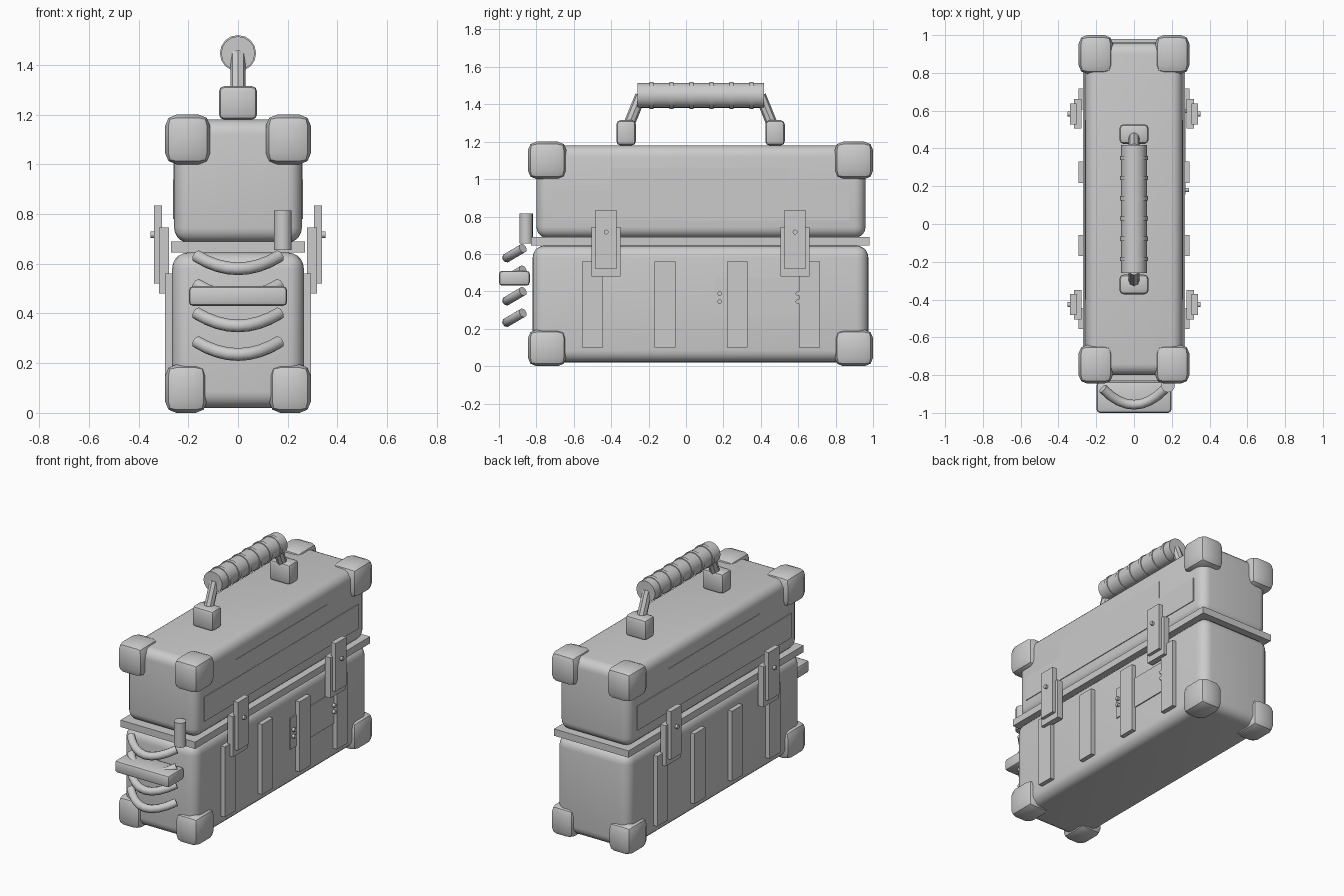
import bpy, bmesh
from mathutils import Vector

if "Cube" in bpy.data.objects:
    bpy.data.objects.remove(bpy.data.objects["Cube"])

CY = 0.078  # lengthwise centre of the case


def finish(name, bm, bevel=0, seg=3):
    bmesh.ops.recalc_face_normals(bm, faces=bm.faces)
    me = bpy.data.meshes.new(name)
    bm.to_mesh(me)
    bm.free()
    ob = bpy.data.objects.new(name, me)
    bpy.context.collection.objects.link(ob)
    bpy.context.view_layer.objects.active = ob
    for o in bpy.context.selected_objects:
        o.select_set(False)
    ob.select_set(True)
    if bevel:
        m = ob.modifiers.new("Bevel", 'BEVEL')
        m.width, m.segments = bevel, seg
        bpy.ops.object.modifier_apply(modifier=m.name)
    bpy.ops.object.shade_smooth_by_angle(angle=0.7)
    return ob


def box(name, x, y, z, bevel=0, seg=3):
    bm = bmesh.new()
    bmesh.ops.create_cube(bm, size=1)
    for v in bm.verts:
        for i, (a, b) in enumerate((x, y, z)):
            v.co[i] = (a + b) / 2 + v.co[i] * (b - a)
    return finish(name, bm, bevel, seg)


def rod(name, a, b, r, n=16):
    a, b = Vector(a), Vector(b)
    bm = bmesh.new()
    bmesh.ops.create_cone(bm, cap_ends=True, segments=n, radius1=r, radius2=r, depth=(b - a).length)
    q = (b - a).to_track_quat('Z', 'Y')
    for v in bm.verts:
        v.co = q @ v.co + (a + b) / 2
    return finish(name, bm)


def side(s, a, b):
    return tuple(sorted((s * a, s * b)))


# Case shells and the seam between them
box("lower_case", (-.265, .265), (-.82, .975), (.02, .645), .065, 5)
box("lid", (-.257, .257), (-.80, .96), (.685, 1.18), .06, 5)
box("seam_gasket", (-.27, .27), (-.83, .98), (.645, .69))

# Corner guards
for s in (-1, 1):
    for y in ((-.845, -.64), (.795, 1.0)):
        box("bottom_corner_guard", side(s, .125, .293), y, (0, .195), .045, 2)
        box("top_corner_guard", side(s, .112, .293), y, (1.0, 1.2), .045, 2)

# Side trim: lid strips, ribs and latches
for s in (-1, 1):
    box("upper_lid_strip", side(s, .24, .26), (-.40, .55), (.94, 1.06))
    box("lower_lid_strip", side(s, .24, .262), (-.72, .875), (.78, .94))
    for i in range(4):
        y = -.5 + i * .387
        box("rib", side(s, .25, .294), (y - .056, y + .056), (.10, .56))
    for y in (-.427, .583):
        box("latch_base", side(s, .277, .317), (y - .078, y + .078), (.48, .745))
        box("latch_lever", side(s, .305, .338), (y - .056, y + .056), (.52, .835))
        rod("latch_pin", (s * .32, y, .717), (s * .353, y, .717), .013, 12)

# Side panel with screws, right side only
box("side_panel", (.25, .272), (.155, .61), (.265, .47))
for y in (.18, .598):
    for z in (.345, .388):
        rod("panel_screw", (.26, y, z), (.29, y, z), .012, 10)

# Carry handle
for s in (-1, 1):
    y = CY + s * .398
    box("handle_mount", (-.077, .077), (y - .052, y + .052), (1.18, 1.315), .022, 2)
    rod("handle_post", (0, CY + s * .40, 1.25), (0, CY + s * .32, 1.447), .03, 8)
rod("handle_grip", (0, -.26, 1.447), (0, .417, 1.447), .068, 16)
for i in range(6):
    y = -.185 + i * .107
    rod("grip_ring", (0, y - .011, 1.447), (0, y + .011, 1.447), .073, 16)

# Curved tubes on the front end
for z in (.63, .515, .40, .285):
    cu = bpy.data.curves.new("front_tube", 'CURVE')
    cu.dimensions = '3D'
    cu.bevel_depth, cu.bevel_resolution, cu.use_fill_caps = .026, 2, True
    sp = cu.splines.new('POLY')
    sp.points.add(8)
    for i, p in enumerate(sp.points):
        t = i / 8
        k = 4 * t * (1 - t)
        p.co = (-.165 + .33 * t, -.872 - .085 * k, z - .05 * k, 1)
    ob = bpy.data.objects.new("front_tube", cu)
    bpy.context.collection.objects.link(ob)

# Front bar and upright peg
box("front_bar", (-.198, .198), (-1.0, -.835), (.43, .51), .018, 2)
rod("front_peg", (.18, -.855, .655), (.18, -.855, .815), .036, 16)
